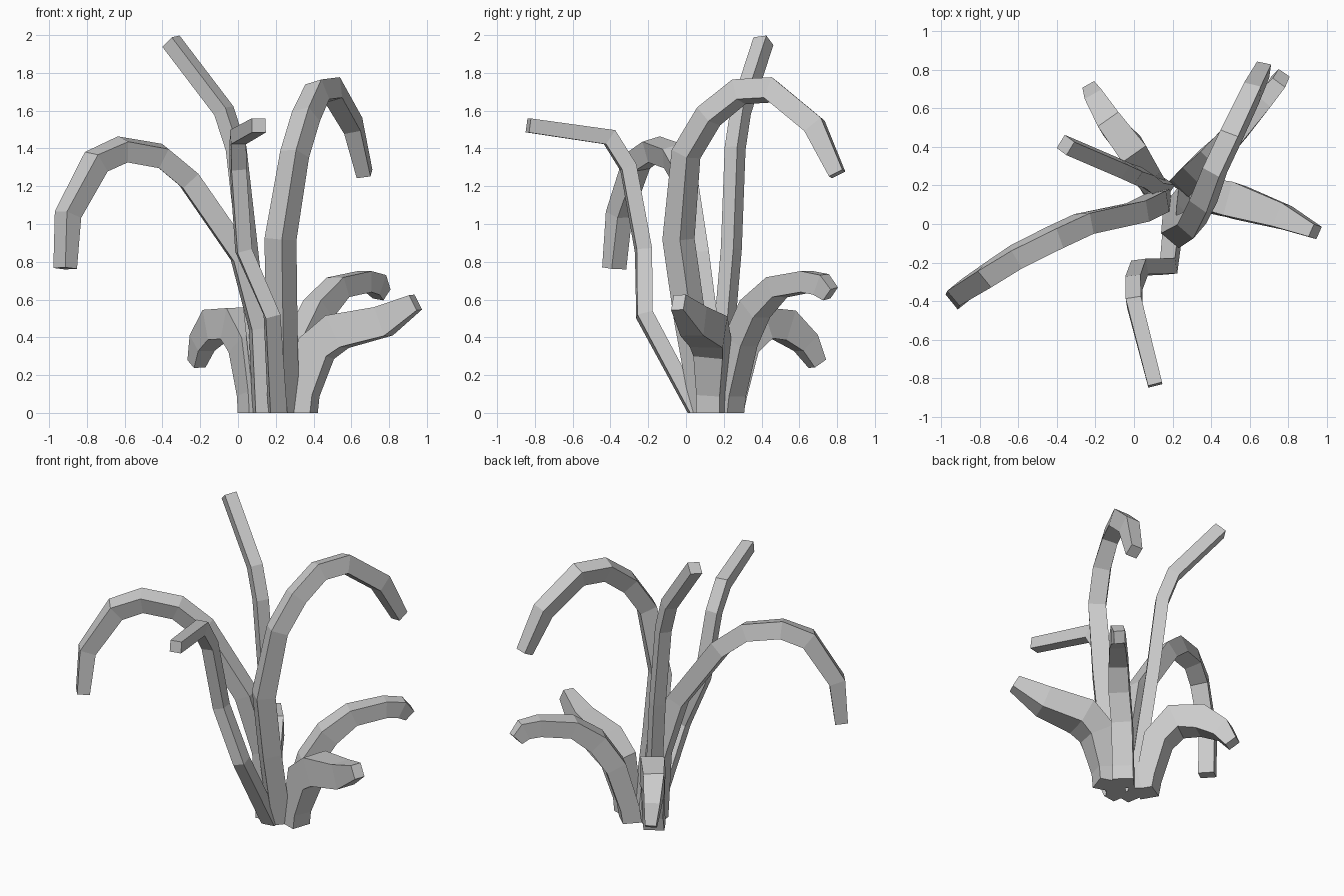
import bpy, bmesh
from math import cos, sin, radians
from mathutils import Vector


def leaf(name, points, side, roll=0):
    """Four-sided mitred stalk; each point is x, y, z, width, thickness."""
    bm = bmesh.new()
    pts = [Vector(p[:3]) for p in points]
    rings = []
    for i, p in enumerate(pts):
        w, t = points[i][3] / 2, points[i][4] / 2
        before = (p - pts[i - 1]).normalized() if i else Vector((0, 0, 1))
        after = (pts[i + 1] - p).normalized() if i < len(pts) - 1 else before
        tangent = (before + after).normalized() if i else before
        n = Vector((side[0], side[1], 0))
        n = (n - tangent * n.dot(tangent)).normalized()
        up = tangent.cross(n)
        stretch = 1 / max(0.75, tangent.dot(after)) if i else 1
        c, s = cos(radians(roll)), sin(radians(roll))
        ring = []
        for a, b in ((w, t), (-w, t), (-w, -t), (w, -t)):
            u, v = a * c - b * s, a * s + b * c
            ring.append(bm.verts.new(p + n * u + up * v * stretch))
        rings.append(ring)
    for r0, r1 in zip(rings, rings[1:]):
        for k in range(4):
            j = (k + 1) % 4
            bm.faces.new((r0[k], r0[j], r1[j], r1[k]))
    bm.faces.new(rings[0][::-1])
    bm.faces.new(rings[-1])
    bmesh.ops.recalc_face_normals(bm, faces=bm.faces)
    mesh = bpy.data.meshes.new(name)
    bm.to_mesh(mesh)
    bm.free()
    bpy.context.collection.objects.link(bpy.data.objects.new(name, mesh))


# Tall leaf arching to the left
leaf("left_arching_leaf", [
    (0.14, 0.12, 0, .11, .11), (0.12, 0.11, .45, .11, .11),
    (0.02, 0.06, .83, .11, .11), (-.26, 0.0, 1.235, .11, .11),
    (-.41, -.07, 1.36, .11, .11), (-.61, -.17, 1.395, .11, .11),
    (-.75, -.26, 1.33, .11, .11), (-.90, -.355, 1.05, .10, .10),
    (-.915, -.38, .765, .10, .08)], (-.4, .9), -15)

# Tall leaf arching to the back right
leaf("right_arching_leaf", [
    (0.24, 0.11, 0, .12, .12), (0.23, 0.02, .5, .12, .12),
    (0.225, -.04, .92, .12, .12), (0.30, 0.0, 1.37, .11, .11),
    (0.36, .12, 1.57, .11, .11), (0.42, .28, 1.70, .10, .11),
    (0.50, .45, 1.71, .10, .11), (0.61, .68, 1.52, .09, .11),
    (0.67, .80, 1.265, .075, .08)], (.9, -.42), -15)

# Slim upright stalk leaning to the back left
leaf("tall_stalk", [
    (0.15, .19, 0, .09, .09), (0.10, .20, .4, .08, .08),
    (0.05, .24, .87, .08, .08), (-.01, .26, 1.4, .08, .08),
    (-.075, .29, 1.60, .08, .08), (-.355, .41, 1.968, .08, .08)], (.4, .9), -10)

# Slim stalk bending sharply to the front
leaf("front_stalk", [
    (0.21, .06, 0, .09, .09), (0.18, -.22, .52, .08, .08),
    (0.03, -.225, .86, .08, .08), (0.0, -.305, 1.3, .08, .08),
    (0.0, -.405, 1.46, .08, .08), (0.11, -.835, 1.522, .075, .075)], (1, .15))

# Short broad leaf to the right
leaf("short_right_leaf", [
    (0.345, .135, 0, .13, .12), (0.355, .135, .1, .13, .12),
    (0.415, .14, .34, .16, .17), (0.525, .12, .43, .18, .18),
    (0.77, .04, .485, .13, .16), (0.94, -.04, .585, .07, .09)], (.32, .95))

# Short curling leaf to the back right
leaf("short_back_right_leaf", [
    (0.27, .22, 0, .13, .12), (0.28, .23, .1, .13, .12),
    (0.34, .29, .38, .13, .13), (0.425, .365, .55, .13, .13),
    (0.53, .48, .665, .12, .11), (0.67, .64, .695, .10, .11),
    (0.735, .715, .68, .08, .11), (0.76, .765, .63, .07, .08)], (.72, -.69))

# Short drooping leaf to the back left
leaf("short_back_left_leaf", [
    (0.085, .22, 0, .13, .12), (0.08, .24, .1, .13, .12),
    (0.045, .29, .36, .14, .15), (-.015, .39, .475, .15, .16),
    (-.12, .52, .465, .13, .16), (-.19, .635, .37, .10, .12),
    (-.22, .695, .26, .07, .08)], (.85, .5))
